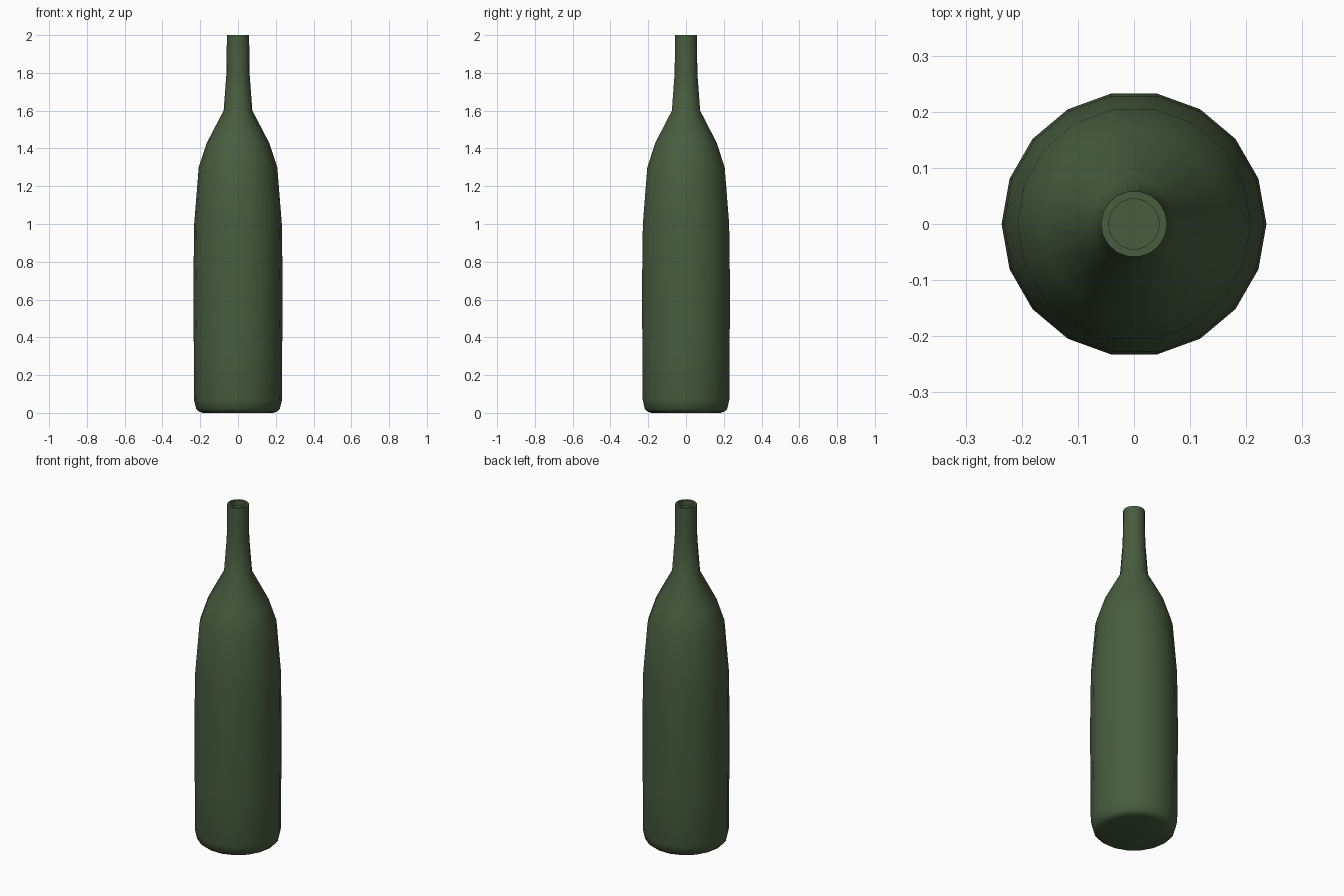
import bpy, bmesh, math

if "Cube" in bpy.data.objects:
    bpy.data.objects.remove(bpy.data.objects["Cube"])

SIDES = 18

glass = bpy.data.materials.new("dark_green_glass")
glass.diffuse_color = (0.065, 0.108, 0.05, 1)
glass.use_nodes = True
glass.node_tree.nodes["Principled BSDF"].inputs["Base Color"].default_value = glass.diffuse_color

# Bottle profile (radius, height): base, body, shoulder, neck, mouth recess
profile = [
    (0.185, 0.0), (0.205, 0.006), (0.221, 0.02), (0.233, 0.07), (0.234, 0.36),
    (0.236, 0.5), (0.236, 0.7), (0.232, 1.0), (0.208, 1.3), (0.165, 1.43),
    (0.076, 1.6), (0.061, 1.8), (0.059, 2.0), (0.045, 2.0), (0.045, 1.97),
]

bm = bmesh.new()
rings = []
for r, z in profile:
    rings.append([bm.verts.new((r * math.cos(2 * math.pi * i / SIDES),
                                r * math.sin(2 * math.pi * i / SIDES), z))
                  for i in range(SIDES)])
for a, b in zip(rings, rings[1:]):
    for i in range(SIDES):
        j = (i + 1) % SIDES
        bm.faces.new((a[i], a[j], b[j], b[i]))
bm.faces.new(rings[0][::-1])   # underside
bm.faces.new(rings[-1])        # floor of the mouth

mesh = bpy.data.meshes.new("bottle")
bm.to_mesh(mesh)
bm.free()
mesh.materials.append(glass)
bottle = bpy.data.objects.new("bottle", mesh)
bpy.context.collection.objects.link(bottle)

# Smooth sides, crisp rim and base
bpy.context.view_layer.objects.active = bottle
bottle.select_set(True)
bpy.ops.object.shade_smooth_by_angle(angle=math.radians(40))
